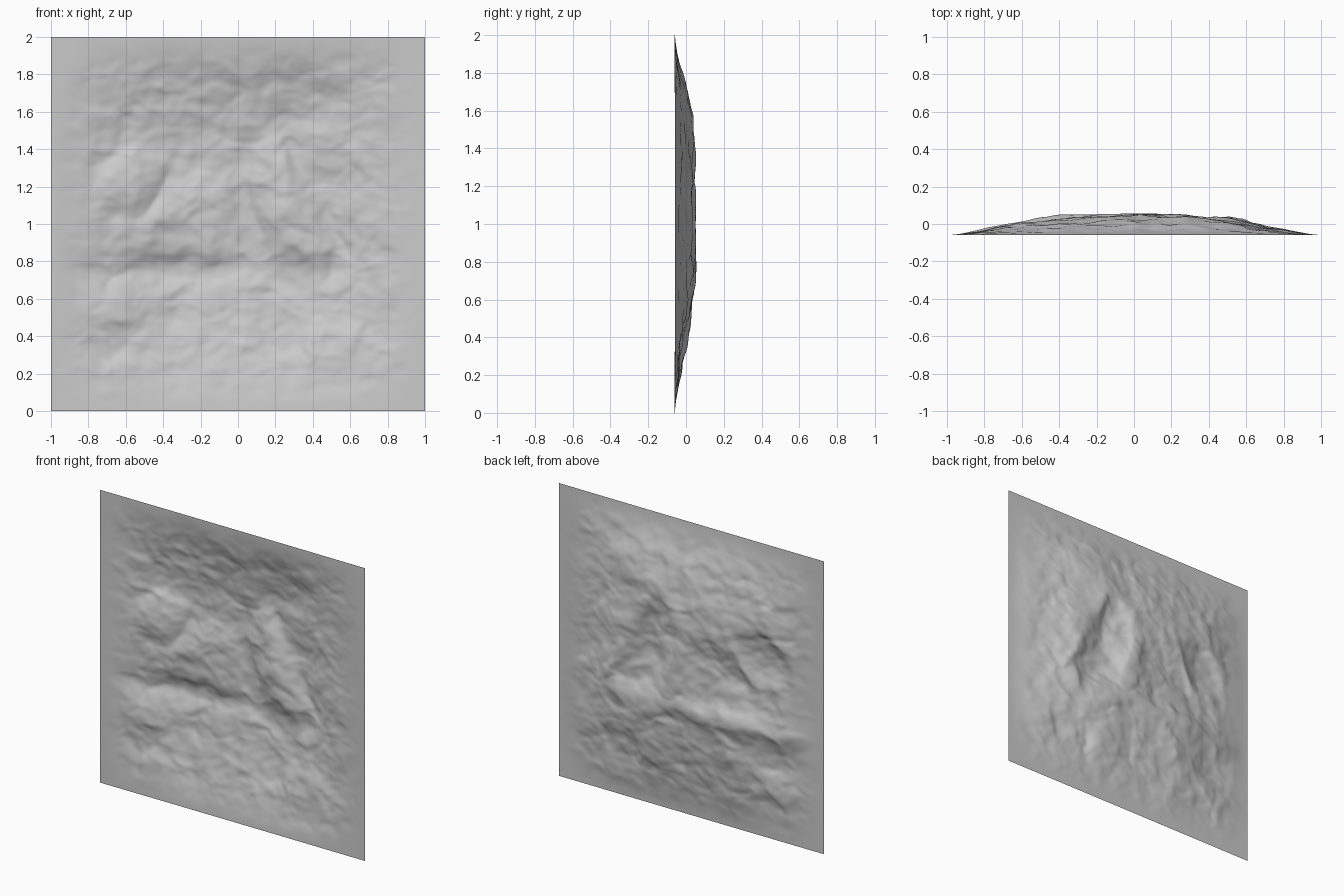
import bpy, bmesh, math
from mathutils import Vector, noise

if "Cube" in bpy.data.objects:
    bpy.data.objects.remove(bpy.data.objects["Cube"])

N = 240          # grid resolution
FLAT = -0.06     # y of the flat border


def interp(table, t):
    """Linear interpolation through (position, value) pairs."""
    if t <= table[0][0]:
        return table[0][1]
    for (a, va), (b, vb) in zip(table, table[1:]):
        if t <= b:
            return va + (vb - va) * (t - a) / (b - a)
    return table[-1][1]


def averaged(table, t, r=.06):
    return sum(interp(table, t + r * k / 3) for k in range(-3, 4)) / 7


def smooth(a, b, t):
    s = min(1, max(0, (t - a) / (b - a)))
    return s * s * (3 - 2 * s)


# Bowl profile across and up the panel
ACROSS = [(-1, 0), (-.95, .02), (-.8, .24), (-.65, .52), (-.5, .76), (-.35, .94), (0, 1),
          (.3, 1), (.5, .86), (.65, .6), (.8, .3), (.95, .03), (1, 0)]
UP = [(0, 0), (.05, .03), (.2, .27), (.4, .66), (.55, .86), (.75, .98), (1.2, 1), (1.4, .95),
      (1.6, .66), (1.75, .42), (1.9, .12), (1.97, .02), (2, 0)]


def bulge(x, z, cx, cz, a, b, tilt, height, soft):
    """Oval swelling towards the front; a small soft value gives a crisp rim."""
    c, s = math.cos(tilt), math.sin(tilt)
    u, v = (x - cx) * c + (z - cz) * s, -(x - cx) * s + (z - cz) * c
    t = 1 - (u / a) ** 2 - (v / b) ** 2
    # rounded clamp at zero blends the rim into the ground
    return height * (t + math.sqrt(t * t + soft * soft)) / 2


def groove(x, z, points, width, depth):
    """Soft furrow along a polyline."""
    best, p = 9, Vector((x, z))
    for a, b in zip(points, points[1:]):
        a, b = Vector(a), Vector(b)
        ab = b - a
        t = min(1, max(0, (p - a).dot(ab) / ab.length_squared))
        best = min(best, (p - a - ab * t).length)
    return depth * math.exp(-(best / width) ** 2)


BULGES = [
    (.27, 1.08, .19, .48, .33, .046, .15),      # large oval
    (-.57, 1.24, .16, .22, -.65, .036, .2),     # small oval
    (-.36, 1.04, .38, .27, .0, .036, .3),       # middle swelling
    (-.62, .55, .24, .20, .0, .018, .4),        # lower left lobe
    (.50, .36, .18, .16, .0, .014, .4),         # lower right lobe
    (-.10, .52, .30, .22, .3, .010, .4),        # lower centre lobe
    (.62, 1.40, .22, .40, .2, .014, .4),        # right cheek
]
GROOVES = [
    ([(.3, 1.56), (.16, 1.53), (.04, 1.42), (-.01, 1.22), (.03, 1.0), (.1, .84)], .055, .014),
    ([(.28, 1.42), (.36, 1.22), (.46, 1.04), (.58, .86)], .045, .010),
    ([(-.85, .73), (-.6, .71), (-.38, .77), (-.15, .73), (.05, .77), (.25, .73), (.5, .76)], .07, .018),
    ([(-.62, 1.04), (-.5, 1.08), (-.4, 1.22), (-.33, 1.32), (-.05, 1.29)], .055, .010),
    ([(-.76, 1.28), (-.62, 1.44), (-.44, 1.39)], .06, .008),
    ([(.28, 1.55), (.42, 1.6), (.6, 1.72)], .08, .010),
    ([(-.15, .72), (-.3, .55), (-.4, .4)], .07, .010),
    ([(.15, .74), (.2, .5), (.28, .35)], .07, .008),
]
# Wavy upper rim of the hollow
RIM = [(-1, 1.6), (-.8, 1.7), (-.6, 1.76), (-.4, 1.73), (-.2, 1.81), (0, 1.75),
       (.2, 1.82), (.3, 1.86), (.45, 1.79), (.65, 1.7), (1, 1.55)]


def soft_min(a, b, k=.012):
    h = max(0, k - abs(a - b)) / k
    return min(a, b) - h * h * k / 4


def depth(x, z):
    mask = smooth(1, .68, abs(x)) * smooth(1, .72, abs(z - 1))
    y = FLAT + .104 * averaged(ACROSS, x) * averaged(UP, z)
    rim = averaged(RIM, x)
    y += .012 * smooth(rim + .08, rim - .1, z) * smooth(1.3, 1.65, z) * smooth(.95, .6, abs(x))
    # wander the sample point so outlines look hand worn
    wx = x + .03 * noise.noise(Vector((x * 5, 11, z * 5))) + .012 * noise.noise(Vector((x * 13, 4, z * 13)))
    wz = z + .03 * noise.noise(Vector((x * 5, 23, z * 5))) + .012 * noise.noise(Vector((x * 13, 9, z * 13)))
    f = -sum(bulge(wx, wz, *b) for b in BULGES)
    f += max(groove(wx, wz, *g) for g in GROOVES)
    # lumpy surface and worn wrinkles, calmer on the ovals
    f += .012 * noise.noise(Vector((wx * 4.5, 3, wz * 4.5)))
    f += .009 * noise.noise(Vector((wx * 9, 7, wz * 11)))
    f += .0035 * noise.noise(Vector((wx * 17, 1, wz * 21)))
    return max(FLAT, soft_min(y + f * mask, .056))


# Relief panel: one open sheet displaced in y
bm = bmesh.new()
grid = []
for j in range(N + 1):
    z = 2 * j / N
    grid.append([bm.verts.new((x, depth(x, z), z))
                 for x in (-1 + 2 * i / N for i in range(N + 1))])
for j in range(N):
    for i in range(N):
        bm.faces.new((grid[j][i], grid[j][i + 1], grid[j + 1][i + 1], grid[j + 1][i]))
mesh = bpy.data.meshes.new("relief_panel")
bm.to_mesh(mesh)
bm.free()
mesh.shade_smooth()
panel = bpy.data.objects.new("relief_panel", mesh)
bpy.context.collection.objects.link(panel)
